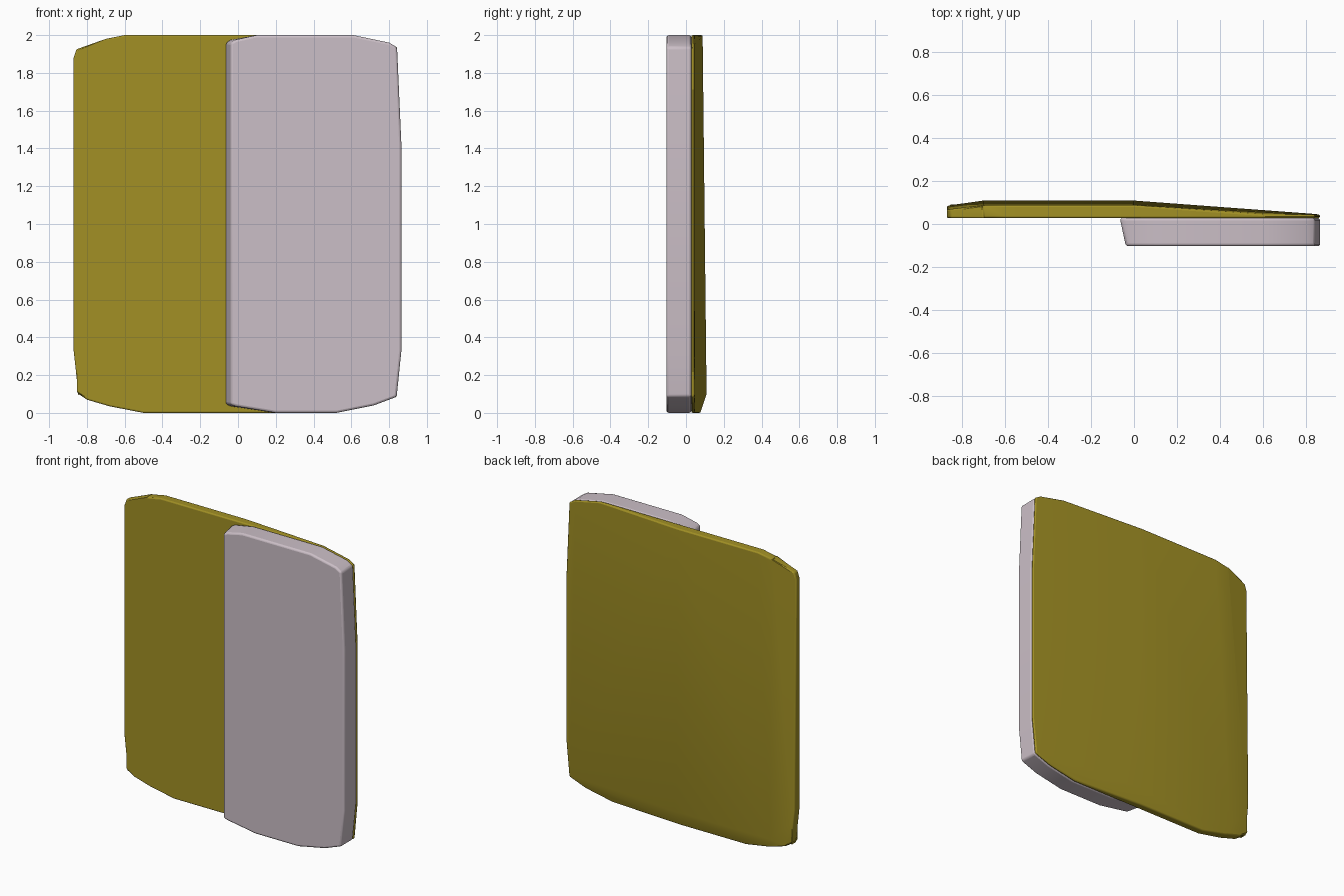
import bpy, bmesh, math
from mathutils import Vector

cube = bpy.data.objects.get("Cube")
if cube:
    bpy.data.objects.remove(cube, do_unlink=True)


def material(name, rgb):
    mat = bpy.data.materials.new(name)
    mat.use_nodes = True
    mat.diffuse_color = (*rgb, 1)
    mat.node_tree.nodes["Principled BSDF"].inputs["Base Color"].default_value = (*rgb, 1)
    return mat


def lerp_profile(points, t):
    """Height along a piecewise linear profile."""
    for (a, ya), (b, yb) in zip(points, points[1:]):
        if t <= b:
            return ya + (yb - ya) * max(0, (t - a) / (b - a))
    return points[-1][1]


def panel(name, outline, front, back, mat, bevel, cuts=(), shape=None):
    """Extrude an x-z outline from front to back, cut it and reshape it."""
    bm = bmesh.new()
    face = bm.faces.new([bm.verts.new((x, front, z)) for x, z in outline])
    new = bmesh.ops.extrude_face_region(bm, geom=[face])["geom"]
    bmesh.ops.translate(bm, vec=(0, back - front, 0),
                        verts=[g for g in new if isinstance(g, bmesh.types.BMVert)])
    for point, normal in cuts:
        bmesh.ops.bisect_plane(bm, geom=bm.verts[:] + bm.edges[:] + bm.faces[:],
                               plane_co=Vector(point), plane_no=Vector(normal))
    if shape:
        for v in bm.verts:
            shape(v.co)
    bmesh.ops.recalc_face_normals(bm, faces=bm.faces)
    mesh = bpy.data.meshes.new(name)
    bm.to_mesh(mesh)
    bm.free()
    mesh.materials.append(mat)
    obj = bpy.data.objects.new(name, mesh)
    bpy.context.collection.objects.link(obj)
    mod = obj.modifiers.new("soft_edges", 'BEVEL')
    mod.width, mod.segments = bevel, 3
    mod.limit_method, mod.angle_limit = 'ANGLE', math.radians(40)
    bpy.ops.object.select_all(action='DESELECT')
    obj.select_set(True)
    bpy.context.view_layer.objects.active = obj
    bpy.ops.object.shade_smooth_by_angle(angle=math.radians(30))
    return obj


olive = material("olive_yellow", (0.36, 0.28, 0.018))
pale = material("pale_mauve", (0.6, 0.52, 0.57))

# Shared right-hand contour, bottom to top
right_edge = [(0.52, 0), (0.72, 0.04), (0.84, 0.085), (0.865, 0.33), (0.865, 1.42),
              (0.842, 1.935), (0.8, 1.96), (0.61, 2)]

# Back panel: thick on one side, tapering thin towards the other
BACK_X = [(-0.87, 0.088), (-0.7, 0.11), (0, 0.11), (0.865, 0.046)]


def taper(co):
    if co.y > 0.06:
        lean = 0.022 * co.z / 2 + 0.034 * max(0, 0.1 - co.z) / 0.1
        co.y = max(0.044, lerp_profile(BACK_X, co.x) - lean)


panel("back_panel",
      right_edge + [(-0.6, 2), (-0.7, 1.98), (-0.855, 1.925), (-0.87, 1.88),
                    (-0.87, 0.33), (-0.845, 0.1), (-0.8, 0.07), (-0.68, 0.035), (-0.5, 0)],
      0.028, 0.1, olive, 0.012,
      cuts=[((-0.7, 0, 0), (1, 0, 0)), ((0, 0, 0), (1, 0, 0)), ((0, 0, 0.1), (0, 0, 1))],
      shape=taper)


# Front panel: straight slab with one slanted long side
def slant(co):
    if co.x < 0 and co.y < 0:
        co.x += 0.028


panel("front_panel",
      right_edge + [(0.1, 2), (-0.04, 1.975), (-0.066, 1.96), (-0.066, 0.045),
                    (-0.04, 0.035), (0.2, 0)],
      -0.103, 0.028, pale, 0.012, shape=slant)
